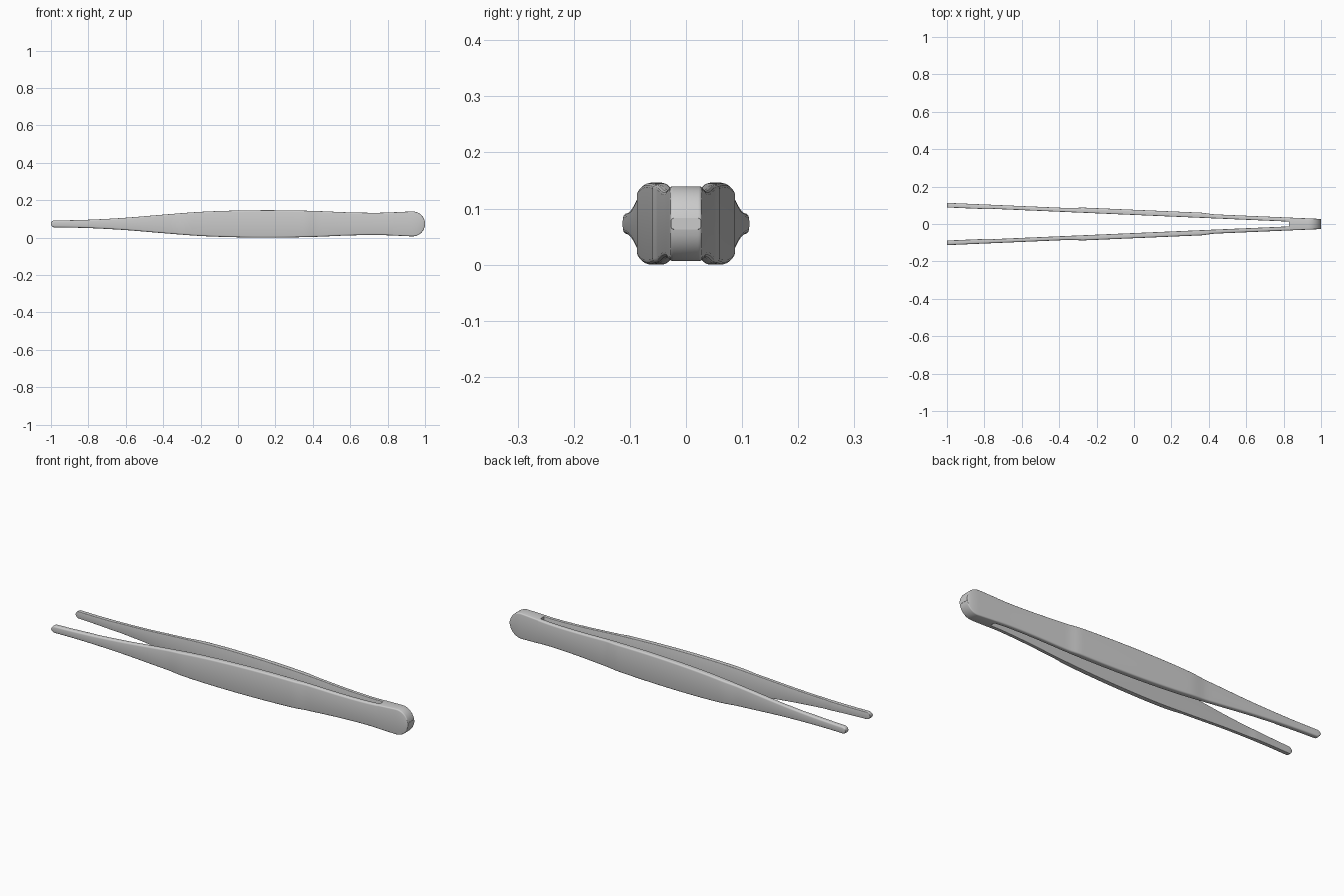
import bpy, bmesh, math

if "Cube" in bpy.data.objects:
    bpy.data.objects.remove(bpy.data.objects["Cube"])

ZC = 0.073          # mid height
SLOT = 0.83         # where the two arms join
# half height along the length
PROFILE = [(-1.0, .0185), (-.9, .0195), (-.77, .0235), (-.6, .033), (-.4, .0495),
           (-.2, .0645), (0, .0715), (.2, .073), (.4, .0695), (.6, .0615),
           (.75, .0595), (.85, .063), (.93, .0665), (1.0, .0665)]


def half_height(x):
    # smooth interpolation of the profile, rounded at tip and heel
    n = len(PROFILE)
    i = max(k for k in range(n - 1) if PROFILE[k][0] <= x + 1e-9)
    (x0, h0), (x1, h1) = PROFILE[i], PROFILE[i + 1]

    def slope(k):
        a, b = PROFILE[max(k - 1, 0)], PROFILE[min(k + 1, n - 1)]
        return (b[1] - a[1]) / (b[0] - a[0])
    d = x1 - x0
    t = (x - x0) / d
    h = ((2*t**3 - 3*t*t + 1) * h0 + (t**3 - 2*t*t + t) * d * slope(i)
         + (3*t*t - 2*t**3) * h1 + (t**3 - t*t) * d * slope(i + 1))
    for end, r in ((1 + x, .0185), (1 - x, .0665)):
        if end < r:
            h *= max(math.sqrt(max(0, 1 - (1 - end / r) ** 2)), .15)
    return h


def ramp(x, a, b):
    t = min(max((x - a) / (b - a), 0), 1)
    return t * t * (3 - 2 * t)


def outer(x):
    # straight taper plus the raised finger grip
    return .07 - .043 * x + .006 * ramp(x, -.36, -.26) * (1 - ramp(x, .36, .43))


def inner(x):
    # constant gap taper with a slightly thicker gripping pad at the tip
    return .0485 - .043 * x - .003 * (1 - ramp(x, -.78, -.75))


def section(y0, y1, h, r0, r1):
    # rounded rectangle in y-z with separate radii for the inner and outer side
    pts = []
    for cy, s, r, start in ((y1, 1, r1, 0), (y0, 1, r0, 90), (y0, -1, r0, 180), (y1, -1, r1, 270)):
        r = min(r, h * .6)
        dy = -r if cy == y1 else r
        for k in range(4):
            a = math.radians(start + 30 * k)
            pts.append((cy + dy + r * math.cos(a), ZC + s * (h - r) + r * math.sin(a)))
    return pts


def loft(name, xs, sec):
    bm = bmesh.new()
    rings = [[bm.verts.new((x, y, z)) for y, z in sec(x)] for x in xs]
    n = len(rings[0])
    for a, b in zip(rings, rings[1:]):
        for k in range(n):
            bm.faces.new((a[k], a[(k + 1) % n], b[(k + 1) % n], b[k]))
    bm.faces.new(rings[0][::-1])
    bm.faces.new(rings[-1])
    bmesh.ops.recalc_face_normals(bm, faces=bm.faces)
    me = bpy.data.meshes.new(name)
    bm.to_mesh(me)
    bm.free()
    ob = bpy.data.objects.new(name, me)
    bpy.context.collection.objects.link(ob)
    bpy.ops.object.select_all(action='DESELECT')
    ob.select_set(True)
    bpy.context.view_layer.objects.active = ob
    bpy.ops.object.shade_smooth_by_angle(angle=math.radians(35))
    return ob


# arms: rounded tip, then even stations to the joint
tip = [-1 + .0185 * (1 - math.cos(math.radians(a))) for a in range(0, 91, 15)]
body = [-.97 + i * (SLOT + .97) / 90 for i in range(91)]
arm = loft("arm", tip + body,
           lambda x: section(inner(x), outer(x), half_height(x), .003, .008))
mirror = arm.modifiers.new("both_arms", 'MIRROR')
mirror.use_axis = (False, True, False)
mirror.use_clip = False
mirror.use_mirror_merge = False

# solid heel that joins the arms, with a half-round end
heel_end = [1 - .0665 * (1 - math.sin(math.radians(a))) for a in range(0, 91, 9)]
heel = [SLOT + i * (.93 - SLOT) / 6 for i in range(7)]
loft("heel", heel + heel_end,
     lambda x: section(-outer(x), outer(x), half_height(x), .006, .006))
